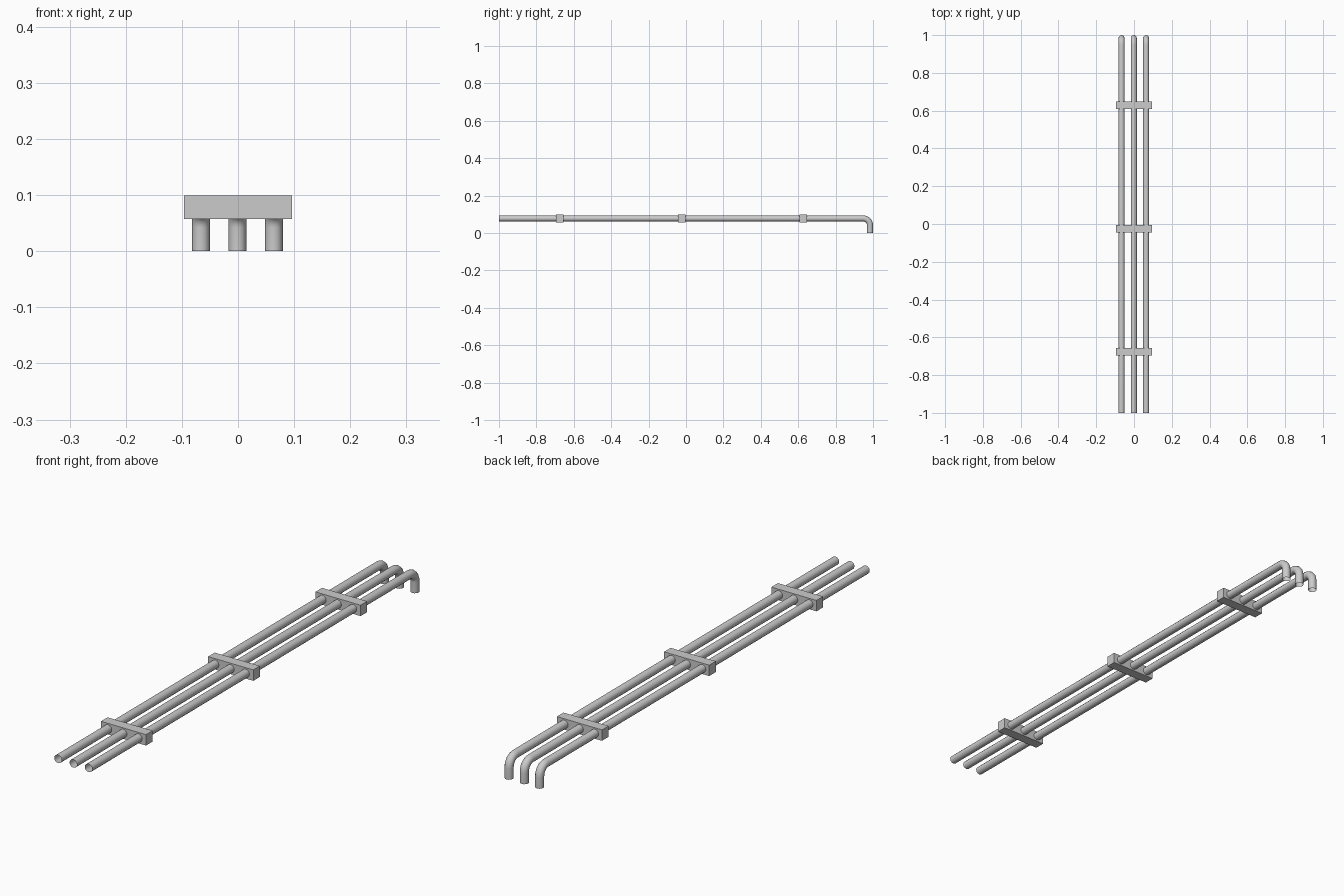
import bpy, bmesh, math
from mathutils import Vector

old = bpy.data.objects.get("Cube")
if old:
    bpy.data.objects.remove(old)

RADIUS, SIDES, AXIS_Z = 0.016, 12, 0.078
BEND, BEND_STEPS = 0.036, 6

grey = bpy.data.materials.new("light grey metal")
grey.use_nodes = True
colour = (0.6, 0.6, 0.6, 1)
grey.diffuse_color = colour
grey.node_tree.nodes["Principled BSDF"].inputs["Base Color"].default_value = colour


def add_object(name, bm):
    bmesh.ops.recalc_face_normals(bm, faces=bm.faces)
    mesh = bpy.data.meshes.new(name)
    bm.to_mesh(mesh)
    bm.free()
    mesh.materials.append(grey)
    obj = bpy.data.objects.new(name, mesh)
    bpy.context.collection.objects.link(obj)
    return obj


def pipe(name, x):
    # Straight run, quarter bend, short drop: (position, outward normal) pairs
    up, back = Vector((0, 0, 1)), Vector((0, 1, 0))
    centre = Vector((x, 1 - RADIUS - BEND, AXIS_Z - BEND))
    path = [(Vector((x, -1, AXIS_Z)), up)]
    for i in range(BEND_STEPS + 1):
        a = math.pi / 2 * i / BEND_STEPS
        normal = up * math.cos(a) + back * math.sin(a)
        path.append((centre + normal * BEND, normal))
    path.append((Vector((x, 1 - RADIUS, 0)), back))

    # Open-ended tube skinned over the path
    bm = bmesh.new()
    rings = []
    for point, normal in path:
        ring = []
        for k in range(SIDES):
            a = math.tau * k / SIDES
            offset = Vector((math.cos(a), 0, 0)) + normal * math.sin(a)
            ring.append(bm.verts.new(point + offset * RADIUS))
        rings.append(ring)
    for r0, r1 in zip(rings, rings[1:]):
        for k in range(SIDES):
            n = (k + 1) % SIDES
            bm.faces.new((r0[k], r0[n], r1[n], r1[k]))
    obj = add_object(name, bm)
    for poly in obj.data.polygons:
        poly.use_smooth = True


def bracket(name, y):
    bm = bmesh.new()
    bmesh.ops.create_cube(bm, size=1)
    bmesh.ops.scale(bm, vec=(0.192, 0.04, 0.042), verts=bm.verts)
    bmesh.ops.translate(bm, vec=(0, y, AXIS_Z), verts=bm.verts)
    add_object(name, bm)


for name, x in (("right_pipe", -0.066), ("middle_pipe", -0.001), ("left_pipe", 0.064)):
    pipe(name, x)

for name, y in (("front_bracket", -0.676), ("middle_bracket", -0.024), ("back_bracket", 0.628)):
    bracket(name, y)
